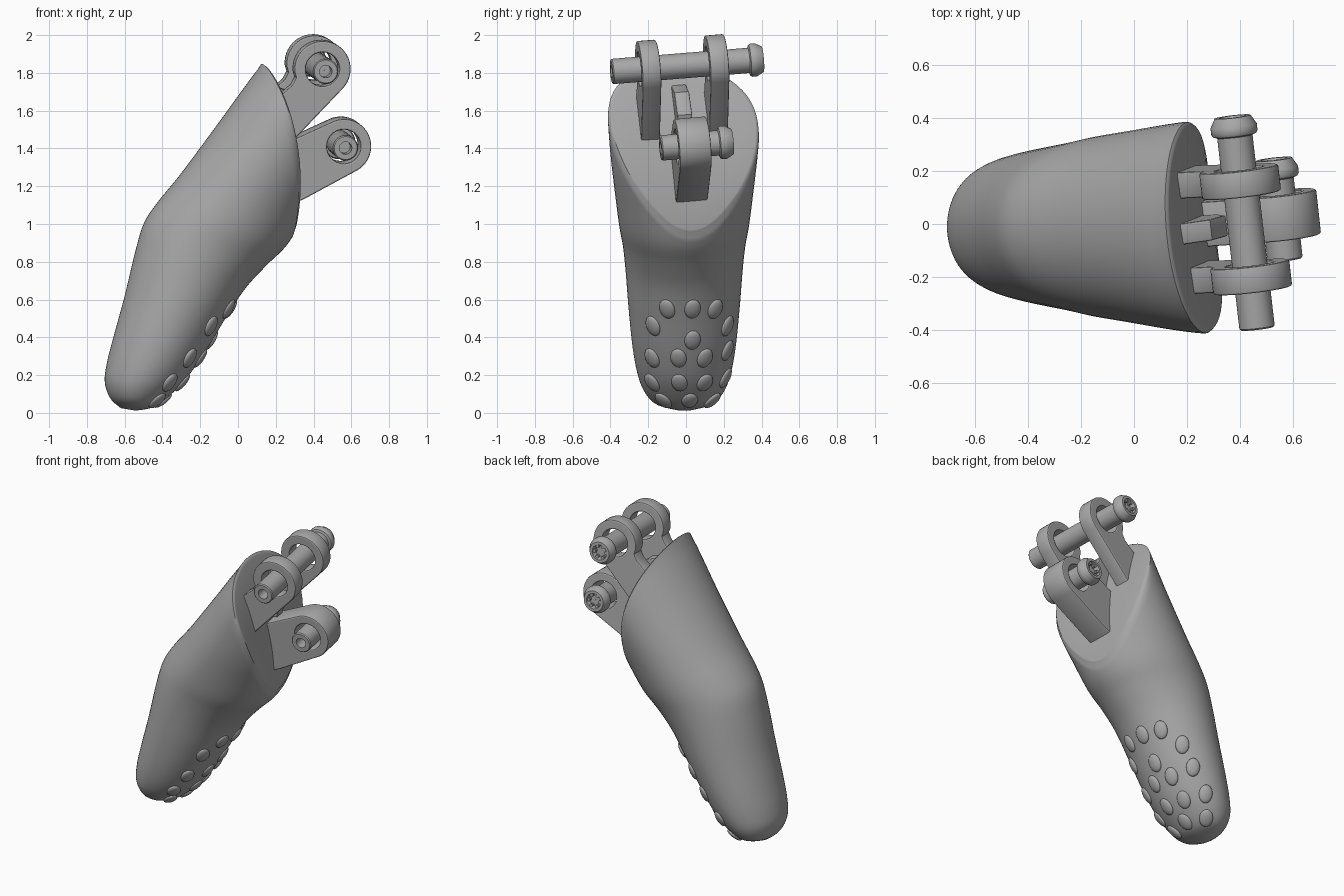
import bpy, bmesh, math
from mathutils import Vector, Matrix
from mathutils.bvhtree import BVHTree

if "Cube" in bpy.data.objects:
    bpy.data.objects.remove(bpy.data.objects["Cube"])

grey = bpy.data.materials.new("plain grey")
grey.use_nodes = True
grey.diffuse_color = (0.4, 0.4, 0.4, 1)
grey.node_tree.nodes["Principled BSDF"].inputs["Base Color"].default_value = (0.4, 0.4, 0.4, 1)


def finish(obj, angle=35):
    obj.data.materials.clear()
    obj.data.materials.append(grey)
    bpy.ops.object.select_all(action='DESELECT')
    obj.select_set(True)
    bpy.context.view_layer.objects.active = obj
    bpy.ops.object.shade_smooth_by_angle(angle=math.radians(angle))
    return obj


def from_bmesh(name, bm, angle=35):
    bmesh.ops.recalc_face_normals(bm, faces=bm.faces)
    mesh = bpy.data.meshes.new(name)
    bm.to_mesh(mesh)
    obj = bpy.data.objects.new(name, mesh)
    bpy.context.collection.objects.link(obj)
    return finish(obj, angle)


def skin(bm, rings):
    """Bridge successive closed rings of equal length."""
    n = len(rings[0])
    for a, b in zip(rings, rings[1:]):
        for i in range(n):
            bm.faces.new((a[i], a[(i + 1) % n], b[(i + 1) % n], b[i]))


# --- finger shell: back edge x, z / pad edge x, z / half width ---
SECTIONS = [Vector(s) for s in (
    (-.62, .025, -.54, .012, .05), (-.675, .075, -.45, .03, .155),
    (-.705, .16, -.37, .085, .215), (-.695, .26, -.275, .18, .25),
    (-.66, .4, -.17, .33, .275), (-.6, .62, -.06, .51, .295),
    (-.545, .85, .04, .66, .31), (-.5, 1, .15, .78, .325),
    (-.43, 1.11, .26, .89, .345), (-.3, 1.27, .35, 1.04, .365),
    (-.1, 1.54, .43, 1.2, .39), (.06, 1.76, .5, 1.4, .405),
    (.22, 1.97, .6, 1.6, .41))]
TOP = len(SECTIONS) - 1


def section(t):
    i = min(int(t), TOP - 1)
    u = t - i
    a, b, c, d = (SECTIONS[min(max(k, 0), TOP)] for k in range(i - 1, i + 3))
    return b + (c - a) * u / 2 + (a * 2 - b * 5 + c * 4 - d) * u * u / 2 \
        + (b * 3 - a - c * 3 + d) * u ** 3 / 2


def shell(t, ang):
    s = section(t)
    k = (1 + math.cos(ang)) / 2
    return Vector((s[0] + (s[2] - s[0]) * k, s[4] * math.sin(ang) - .01, s[1] + (s[3] - s[1]) * k))


def socket_x(y, z):
    """Gently bowed end face, slightly turned about the vertical."""
    return .305 - .32 * (z - 1.1) ** 2 - .12 * y


def cut_level(ang):
    lo, hi = 0, TOP
    for _ in range(24):
        mid = (lo + hi) / 2
        p = shell(mid, ang)
        if p.x < socket_x(p.y, p.z):
            lo = mid
        else:
            hi = mid
    return lo


COLS, ROWS = 64, 48
angles = [math.tau * i / COLS for i in range(COLS)]
ends = [cut_level(a) for a in angles]
bm = bmesh.new()
rings = [[bm.verts.new(shell((e - .12) * r / ROWS, a)) for a, e in zip(angles, ends)]
         for r in range(ROWS + 1)]
rim = [shell(e, a) for a, e in zip(angles, ends)]
centre = sum(rim, Vector()) / COLS
# rounded rim, then the end face
for scale, inset in ((.99, .008), (.97, .001), (.95, 0), (.75, 0), (.5, 0), (.25, 0), (.02, 0)):
    ring = []
    for p in rim:
        q = centre.lerp(p, scale)
        ring.append(bm.verts.new((socket_x(q.y, q.z) - inset, q.y, q.z)))
    rings.append(ring)
skin(bm, rings)
bm.faces.new(rings[0])
bm.faces.new(rings[-1])
bmesh.ops.recalc_face_normals(bm, faces=bm.faces)
tree = BVHTree.FromBMesh(bm)
from_bmesh("finger_shell", bm, 40)
bm.free()

# --- raised grip dots on the finger pad ---
GRIP_ROWS = ((.55, (-.1, .035, .155)), (.46, (-.175, .22)), (.385, (.035,)),
             (.29, (-.18, -.04, .1)), (.33, (.22,)), (.16, (-.18, -.035, .1)),
             (.185, (.21,)), (.065, (-.12, .02, .14)))
bm = bmesh.new()
for z, ys in GRIP_ROWS:
    for y in ys:
        hit, normal, _, _ = tree.ray_cast(Vector((2, y, z)), Vector((-1, 0, 0)))
        if hit is None:
            continue
        if normal.x < 0:
            normal = -normal
        place = Matrix.Translation(hit) @ normal.to_track_quat('Z', 'Y').to_matrix().to_4x4()
        bmesh.ops.create_uvsphere(bm, u_segments=20, v_segments=10, radius=1,
                                  matrix=place @ Matrix.Diagonal((.043, .058, .018, 1)))
from_bmesh("grip_dots", bm, 60)
bm.free()


# --- hinge parts: local x, y lie in the lug plane, local z runs along the pin toward the front ---
def pin_frame(front, back):
    axis = (Vector(front) - Vector(back)).normalized()
    side = Vector((0, 0, 1)).cross(axis).normalized()
    if side.x < 0:
        side = -side
    up = axis.cross(side)
    return Matrix((side, up, axis)).transposed().to_4x4()


def arc(radius, start, end, n=28):
    return [(radius * math.cos(math.radians(start + (end - start) * i / n)),
             radius * math.sin(math.radians(start + (end - start) * i / n))) for i in range(n + 1)]


def plate(name, outlines, thickness, matrix):
    """Extruded flat outline; further outlines become holes."""
    cu = bpy.data.curves.new(name, 'CURVE')
    cu.dimensions, cu.fill_mode = '2D', 'BOTH'
    bevel = .008
    cu.extrude, cu.bevel_depth, cu.offset = thickness / 2 - bevel, bevel, -bevel
    cu.bevel_resolution = 1
    for pts in outlines:
        sp = cu.splines.new('POLY')
        sp.points.add(len(pts) - 1)
        for p, co in zip(sp.points, pts):
            p.co = (*co, 0, 1)
        sp.use_cyclic_u = True
    obj = bpy.data.objects.new(name, cu)
    bpy.context.collection.objects.link(obj)
    obj.matrix_world = matrix
    bpy.ops.object.select_all(action='DESELECT')
    obj.select_set(True)
    bpy.context.view_layer.objects.active = obj
    bpy.ops.object.convert(target='MESH')
    finish(bpy.context.view_layer.objects.active)


def pin(name, front, back, frame, shaft=.067, head=.088):
    """Turned pin with a bored front end and a headed, recessed back end."""
    front, back = Vector(front), Vector(back)
    end = (back - front).length
    profile = ((.001, .08), (.033, .08), (.033, 0), (shaft - .006, 0), (shaft, .006),
               (shaft, end - .075), (head - .006, end - .07), (head, end - .06),
               (head, end - .035), (head - .02, end), (.05, end), (.04, end - .03), (.001, end - .03))
    bm = bmesh.new()
    loops = [[bm.verts.new((r * math.cos(math.tau * i / 40), r * math.sin(math.tau * i / 40), -d))
              for i in range(40)] for r, d in profile]
    skin(bm, loops)
    # lobed drive inside the head
    for k in range(6):
        turn = Matrix.Rotation(math.tau * k / 6, 4, 'Z')
        bmesh.ops.create_cone(bm, cap_ends=True, segments=10, radius1=.011, radius2=.011, depth=.03,
                              matrix=turn @ Matrix.Translation((.04, 0, -end + .022)))
    bm.transform(Matrix.Translation(front) @ frame)
    from_bmesh(name, bm)
    bm.free()


# upper fork: two lugs sharing the long pin
front, back = Vector((.465, -.395, 1.807)), Vector((.372, .405, 1.872))
frame = pin_frame(front, back)
hole = arc(.09, 0, 360)[:-1]
lug = arc(.15, -42, 185) + [(-.14, -.045), (-.16, -.085), (-.2, -.12), (-.3, -.2), (-.2, -.43)]
for name, y in (("front_fork_lug", -.2), ("back_fork_lug", .16)):
    spot = front.lerp(back, (y - front.y) / (back.y - front.y))
    plate(name, (lug, hole), .1, Matrix.Translation(spot) @ frame)
pin("long_pin", front, back, frame)

# web between the fork lugs
spot = front.lerp(back, .47)
web = [(-.25, -.1), (-.13, -.14), (-.07, -.26), (-.1, -.36), (-.25, -.4)]
plate("fork_web", (web,), .08, Matrix.Translation(spot) @ frame)

# lower knuckle: one thick lug with the short pin
front, back = Vector((.57, -.135, 1.402)), Vector((.528, .245, 1.436))
frame = pin_frame(front, back)
knuckle = arc(.146, -62, 112) + [(-.22, .06), (-.35, 0), (-.4, -.36), (-.21, -.28)]
plate("knuckle_lug", (knuckle, hole), .17, Matrix.Translation(front.lerp(back, .44)) @ frame)
pin("short_pin", front, back, frame)
